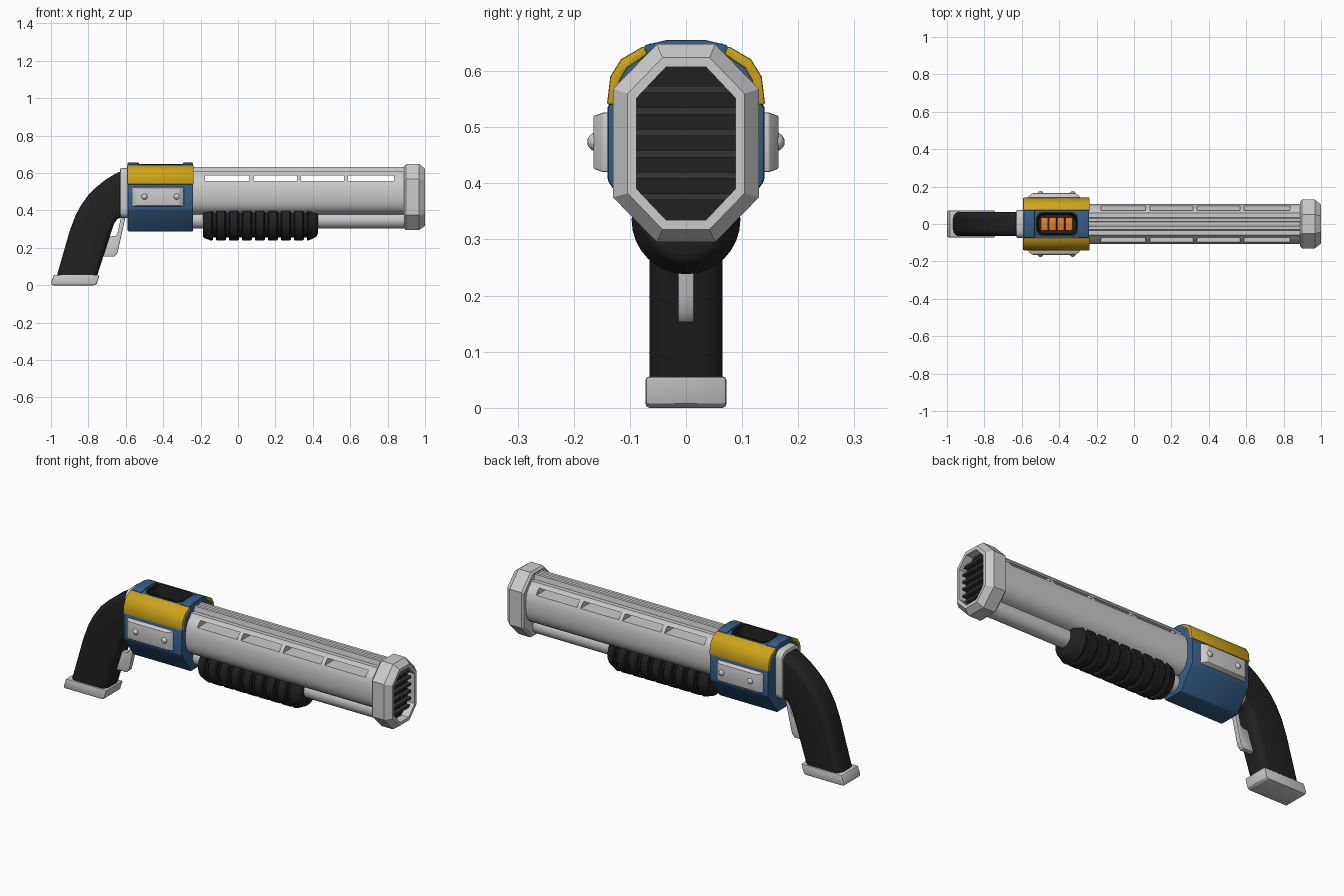
import bpy, bmesh, math
from mathutils import Vector

if "Cube" in bpy.data.objects:
    bpy.data.objects.remove(bpy.data.objects["Cube"])


def material(name, r, g, b):
    m = bpy.data.materials.new(name)
    m.diffuse_color = (r, g, b, 1)
    m.use_nodes = True
    m.node_tree.nodes["Principled BSDF"].inputs["Base Color"].default_value = m.diffuse_color
    return m


BLUE = material("blue_paint", 0.035, 0.11, 0.24)
YELLOW = material("yellow_paint", 0.6, 0.37, 0.01)
BLACK = material("black_rubber", 0.015, 0.015, 0.015)
SLAT = material("dark_slat", 0.035, 0.035, 0.035)
ORANGE = material("orange_shell", 0.8, 0.22, 0.02)


def apply(ob, kind, **settings):
    bpy.context.view_layer.objects.active = ob
    m = ob.modifiers.new(kind, kind)
    for k, v in settings.items():
        setattr(m, k, v)
    bpy.ops.object.modifier_apply(modifier=m.name)


def smooth(ob, angle=30):
    bpy.ops.object.select_all(action='DESELECT')
    ob.select_set(True)
    bpy.context.view_layer.objects.active = ob
    bpy.ops.object.shade_smooth_by_angle(angle=math.radians(angle))


def loft(name, loops, mat=None, bevel=0, angle=30):
    """Skin a list of equal-length point loops and cap both ends."""
    bm = bmesh.new()
    rings = [[bm.verts.new(p) for p in loop] for loop in loops]
    n = len(rings[0])
    for a, b in zip(rings, rings[1:]):
        for i in range(n):
            j = (i + 1) % n
            bm.faces.new((a[i], a[j], b[j], b[i]))
    bm.faces.new(rings[0])
    bm.faces.new(rings[-1])
    bmesh.ops.recalc_face_normals(bm, faces=bm.faces[:])
    me = bpy.data.meshes.new(name)
    bm.to_mesh(me)
    bm.free()
    ob = bpy.data.objects.new(name, me)
    bpy.context.collection.objects.link(ob)
    if mat:
        me.materials.append(mat)
    if bevel:
        apply(ob, 'BEVEL', width=bevel, segments=2, limit_method='ANGLE', angle_limit=math.radians(35))
    smooth(ob, angle)
    return ob


def prism_x(name, pts, x0, x1, mat=None, bevel=0):
    return loft(name, [[(x, y, z) for y, z in pts] for x in (x0, x1)], mat, bevel)


def prism_y(name, pts, hy, mat=None, bevel=0):
    return loft(name, [[(x, y, z) for x, z in pts] for y in (-hy, hy)], mat, bevel)


def box(name, x0, x1, y0, y1, z0, z1, mat=None, bevel=0):
    return prism_x(name, [(y0, z0), (y1, z0), (y1, z1), (y0, z1)], x0, x1, mat, bevel)


def mirrored(half):
    return half + [(-y, z) for y, z in reversed(half)]


def rounded(cx, cy, hx, hy, r, steps=4):
    pts = []
    for q, (sx, sy) in enumerate(((1, 1), (-1, 1), (-1, -1), (1, -1))):
        for k in range(steps + 1):
            a = math.pi / 2 * (q + k / steps)
            pts.append((cx + sx * (hx - r) + r * math.cos(a), cy + sy * (hy - r) + r * math.sin(a)))
    return pts


def cut(ob, cutter):
    apply(ob, 'BOOLEAN', object=cutter, operation='DIFFERENCE', solver='EXACT')
    bpy.data.objects.remove(cutter)
    smooth(ob)


def revolve_x(name, profile, cz, mat=None, n=32):
    return loft(name, [[(x, r * math.cos(2 * math.pi * i / n), cz + r * math.sin(2 * math.pi * i / n))
                        for i in range(n)] for x, r in profile], mat)


# Barrel with top rail and four see-through slots per side
half = [(0.01, 0.627), (0.014, 0.633), (0.03, 0.633), (0.035, 0.607), (0.058, 0.607)]
for i in range(13):
    t = math.radians(58 - i * 11.8)
    s = math.sin(t)
    half.append((0.107 * math.cos(t) ** 0.7, 0.49 + 0.113 * math.copysign(abs(s) ** 0.8, s)))
barrel = prism_x("barrel", mirrored(half), -0.26, 0.91)
for x0, x1 in ((-0.176, 0.062), (0.085, 0.315), (0.337, 0.566), (0.588, 0.833)):
    cut(barrel, box("slot_cutter", x0, x1, -0.2, 0.2, 0.557, 0.587))

# Magazine tube and ribbed pump
revolve_x("magazine_tube", [(-0.26, 0.046), (0.91, 0.046)], 0.35)
profile = [(-0.187, 0.06), (-0.187, 0.07)]
for i in range(9):
    x = -0.187 + i * 0.0695
    r0, r1 = (0.082 if i == 0 else 0.097), (0.078 if i == 8 else 0.097)
    profile += [(x + 0.001, r0 - 0.004), (x + 0.006, r0 + 0.001 * (i == 0)), (x + 0.046, r1), (x + 0.052, r1 - 0.005)]
    if i < 8:
        profile += [(x + 0.0525, 0.08), (x + 0.069, 0.08)]
profile.append((0.427, 0.06))
revolve_x("pump_grip", profile, 0.335, BLACK)


# Octagonal muzzle with recessed grille
def octagon(x, hy, z0, z1, flat, c):
    return [(x, y, z) for y, z in mirrored([(flat, z1), (hy, z1 - c), (hy, z0 + c), (flat, z0)])]


loft("muzzle", [octagon(0.888, 0.120, 0.306, 0.638, 0.048, 0.075),
                octagon(0.898, 0.130, 0.295, 0.648, 0.052, 0.08),
                octagon(0.968, 0.130, 0.295, 0.648, 0.052, 0.08),
                octagon(1.0, 0.104, 0.318, 0.624, 0.042, 0.064),
                octagon(1.0, 0.088, 0.335, 0.607, 0.036, 0.055),
                octagon(0.95, 0.088, 0.335, 0.607, 0.036, 0.055)], angle=20)
loft("grille_back", [octagon(x, 0.09, 0.333, 0.609, 0.037, 0.055) for x in (0.94, 0.956)], BLACK)
for i in range(6):
    z = 0.376 + i * 0.0382
    box("grille_slat", 0.95, 0.978, -0.092, 0.092, z - 0.006, z + 0.006, SLAT)

# Receiver body with shell window
body = prism_x("receiver", mirrored([(0.035, 0.648), (0.073, 0.64), (0.112, 0.616), (0.13, 0.588), (0.137, 0.54),
                                     (0.14, 0.535), (0.14, 0.405), (0.058, 0.288)]), -0.59, -0.24, BLUE, 0.006)


def window(z, hx, hy):
    return [(x, y, z) for x, y in rounded(-0.412, 0, hx, hy, 0.035)]


cut(body, loft("window_cutter", [window(0.55, 0.11, 0.064), window(0.7, 0.11, 0.064)]))
loft("window_liner", [window(0.545, 0.112, 0.065), window(0.649, 0.112, 0.065), window(0.649, 0.104, 0.057),
                      window(0.56, 0.098, 0.05)], BLACK)
for i in range(4):
    x = -0.498 + i * 0.0435
    box("shell", x, x + 0.039, -0.036, 0.036, 0.55, 0.58, ORANGE, 0.004)
for x0, x1 in ((-0.59, -0.53), (-0.295, -0.24)):
    prism_x("receiver_ridge", mirrored([(0.036, 0.655), (0.074, 0.646), (0.074, 0.63)]), x0, x1, BLUE, 0.003)

# Yellow shoulder panels, side plates and bolts on both sides
for s in (-1, 1):
    panel = [(0.141, 0.54), (0.135, 0.59), (0.116, 0.621), (0.075, 0.645),
             (0.068, 0.63), (0.105, 0.605), (0.118, 0.583), (0.125, 0.54)]
    prism_x("shoulder_panel", [(s * y, z) for y, z in panel], -0.593, -0.237, YELLOW, 0.004)
    plate = []
    for y, g in ((0.13, 0), (0.148, 0), (0.165, 0.012)):
        plate.append([(x, s * y, z) for x, z in ((-0.565 + 2 * g, 0.42 + g / 2), (-0.29 - 2 * g, 0.42 + g / 2),
                                                 (-0.29 - 2 * g, 0.526 - g / 2), (-0.565 + 2 * g, 0.526 - g / 2))])
    loft("side_plate", plate, None, 0.003)
    for x in (-0.5, -0.328):
        bpy.ops.mesh.primitive_uv_sphere_add(segments=16, ring_count=10, radius=0.017, location=(x, s * 0.159, 0.474))
        bpy.context.object.name = "bolt"
        smooth(bpy.context.object)

# Rear collar
prism_x("rear_collar", rounded(0, 0.494, 0.075, 0.134, 0.04), -0.63, -0.58, None, 0.008)

# Curved grip lofted between back and front edge points
stations = [((-0.61, 0.617), (-0.61, 0.37)), ((-0.66, 0.594), (-0.648, 0.352)), ((-0.71, 0.563), (-0.662, 0.33)),
            ((-0.757, 0.525), (-0.669, 0.311)), ((-0.80, 0.483), (-0.677, 0.288)), ((-0.838, 0.43), (-0.688, 0.255)),
            ((-0.868, 0.375), (-0.699, 0.22)), ((-0.90, 0.29), (-0.715, 0.17)), ((-0.97, 0.045), (-0.755, 0.045))]
rings = []
for back, front in stations:
    b, f = Vector(back), Vector(front)
    mid, d, h = (b + f) / 2, (f - b).normalized(), (f - b).length / 2
    rings.append([(mid.x + d.x * u, y, mid.y + d.y * u) for u, y in rounded(0, 0, h, 0.065, 0.035)])
loft("grip", rings, BLACK)

# Grip butt cap
prism_y("butt_cap", [(-1.0, 0.012), (-0.995, 0.0), (-0.765, 0.0), (-0.755, 0.008), (-0.74, 0.056), (-0.985, 0.056)],
        0.072, None, 0.01)

# Trigger
prism_y("trigger", [(-0.60, 0.38), (-0.606, 0.345), (-0.638, 0.2), (-0.646, 0.17), (-0.662, 0.153), (-0.725, 0.153),
                    (-0.715, 0.19), (-0.70, 0.258), (-0.655, 0.264), (-0.645, 0.275), (-0.622, 0.38)], 0.014, None, 0.003)
